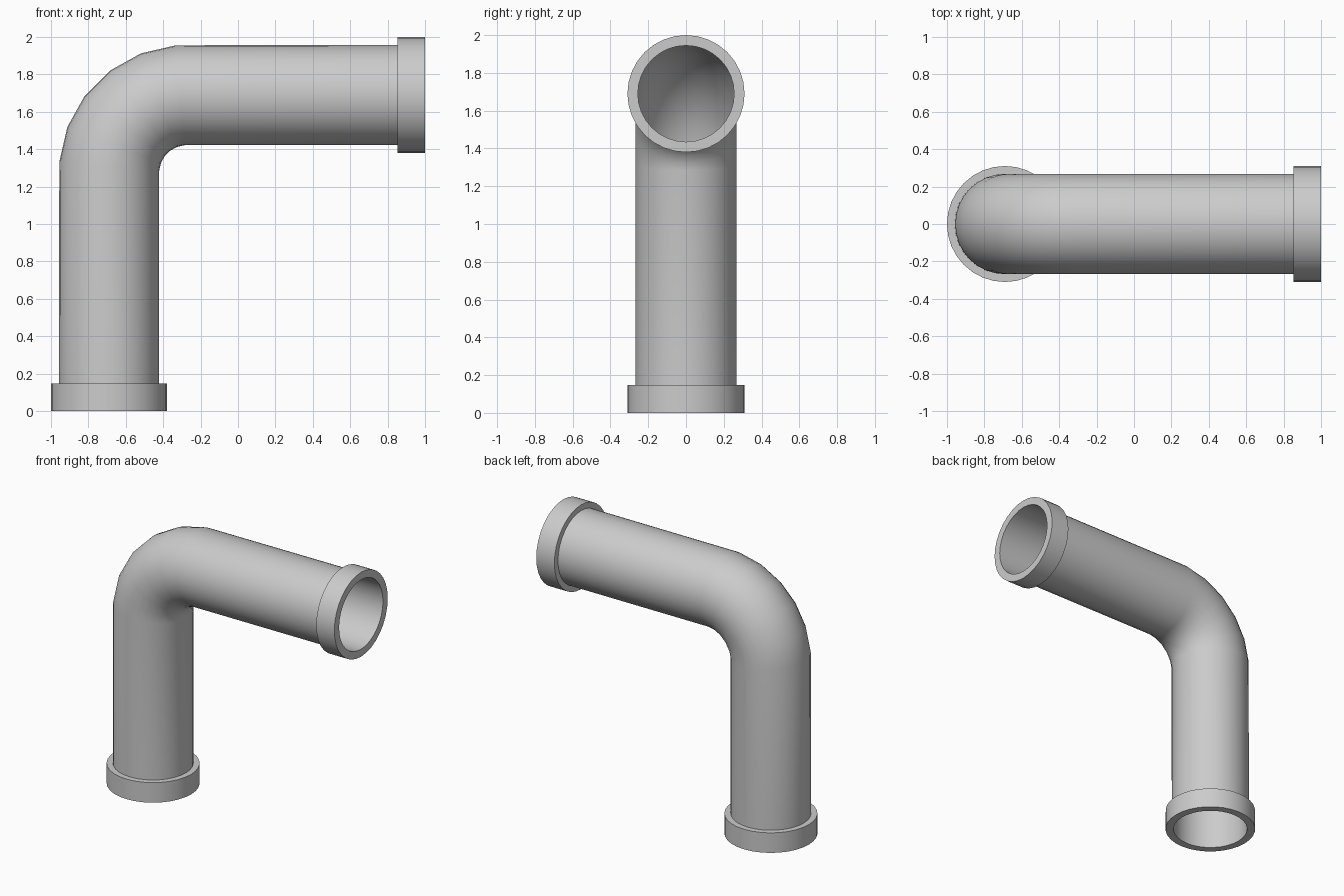
import bpy, bmesh
from math import sin, cos, pi, radians
from mathutils import Vector

if "Cube" in bpy.data.objects:
    bpy.data.objects.remove(bpy.data.objects["Cube"])

SIDES = 32
AXIS = 0.69                           # pipe axis offset from x = 0
BEND = 0.4175                         # centreline bend radius
CX, CZ = BEND - AXIS, 1.69 - BEND     # bend centre
OUT, INN, RIM, DEPTH = 0.268, 0.255, 0.31, 0.147


def sweep(name, stations):
    """Closed sweep; each station is (centre, outward direction, radius)."""
    bm = bmesh.new()
    rings = []
    for c, e, r in stations:
        rings.append([bm.verts.new(c + r * (cos(2 * pi * i / SIDES) * e +
                                            sin(2 * pi * i / SIDES) * Vector((0, 1, 0))))
                      for i in range(SIDES)])
    for k, a in enumerate(rings):
        b = rings[(k + 1) % len(rings)]
        for i in range(SIDES):
            j = (i + 1) % SIDES
            bm.faces.new((a[i], a[j], b[j], b[i]))
    bmesh.ops.recalc_face_normals(bm, faces=bm.faces)
    me = bpy.data.meshes.new(name)
    bm.to_mesh(me)
    bm.free()
    ob = bpy.data.objects.new(name, me)
    bpy.context.collection.objects.link(ob)
    bpy.ops.object.select_all(action='DESELECT')
    ob.select_set(True)
    bpy.context.view_layer.objects.active = ob
    bpy.ops.object.shade_smooth_by_angle(angle=radians(35))


LEFT, UP = Vector((-1, 0, 0)), Vector((0, 0, 1))

# bent pipe: two straight runs joined by a six-ring elbow
path = [(Vector((-AXIS, 0, 0)), LEFT)]
for k in range(6):
    a = radians(5 + 16 * k)
    e = Vector((-cos(a), 0, sin(a)))
    path.append((Vector((CX, 0, CZ)) + BEND * e, e))
path.append((Vector((1, 0, 1.69)), UP))
sweep("bent_pipe", [(c, e, OUT) for c, e in path] +
      [(c, e, INN) for c, e in reversed(path)])


# collars at both open ends
def collar(name, start, end, e):
    sweep(name, [(start, e, OUT), (start, e, RIM), (end, e, RIM), (end, e, OUT)])


collar("bottom_collar", Vector((-AXIS, 0, 0)), Vector((-AXIS, 0, DEPTH)), LEFT)
collar("side_collar", Vector((1, 0, 1.69)), Vector((1 - DEPTH, 0, 1.69)), UP)
